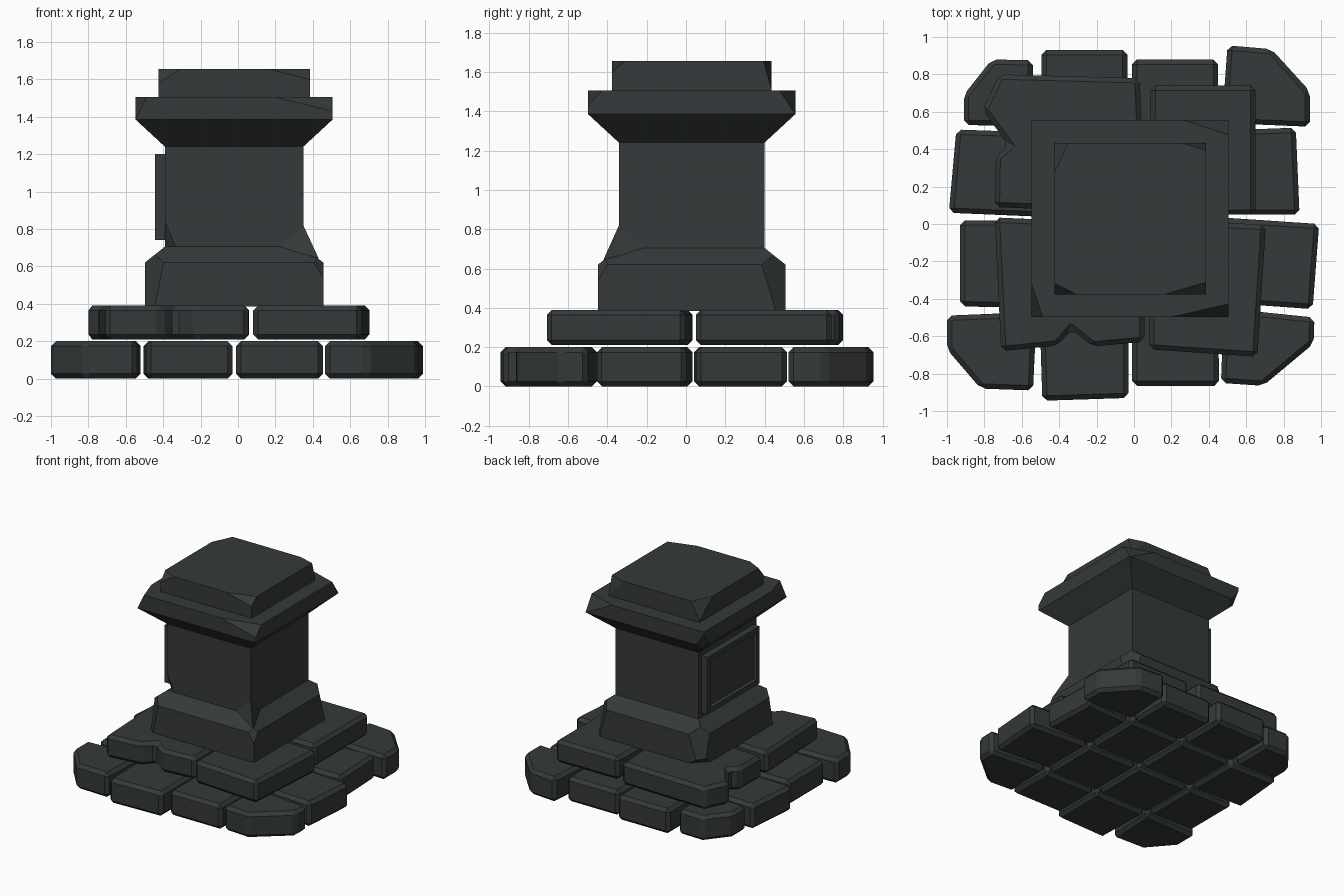
import bpy, bmesh
from mathutils import Vector

if "Cube" in bpy.data.objects:
    bpy.data.objects.remove(bpy.data.objects["Cube"])

mat = bpy.data.materials.new("dark_stone")
mat.diffuse_color = (0.035, 0.041, 0.042, 1)
mat.use_nodes = True
mat.node_tree.nodes["Principled BSDF"].inputs["Base Color"].default_value = mat.diffuse_color


def finish(bm, name):
    bmesh.ops.recalc_face_normals(bm, faces=bm.faces)
    me = bpy.data.meshes.new(name)
    bm.to_mesh(me)
    bm.free()
    me.materials.append(mat)
    ob = bpy.data.objects.new(name, me)
    bpy.context.collection.objects.link(ob)
    return ob


def stone(name, pts, z0, z1):
    """Paving stone: extruded outline with chamfered edges."""
    bm = bmesh.new()
    f = bm.faces.new([bm.verts.new((x, y, z0)) for x, y in pts])
    r = bmesh.ops.extrude_face_region(bm, geom=[f])
    top = [v for v in r["geom"] if isinstance(v, bmesh.types.BMVert)]
    bmesh.ops.translate(bm, verts=top, vec=(0, 0, z1 - z0))
    ob = finish(bm, name)
    m = ob.modifiers.new("chamfer", "BEVEL")
    m.width, m.segments, m.limit_method = 0.026, 1, 'ANGLE'
    return ob


def block(name, levels, chips=()):
    """Stacked square sections (half size, z), corners chipped by planes.
    chip: sign x, sign y, z of corner, cut lengths along x, y and z."""
    cx, cy = -0.021, 0.029
    bm = bmesh.new()
    rings = [[bm.verts.new((cx + sx * h, cy + sy * h, z))
              for sx, sy in ((-1, -1), (1, -1), (1, 1), (-1, 1))] for h, z in levels]
    bm.faces.new(rings[0])
    bm.faces.new(rings[-1])
    for a, b in zip(rings, rings[1:]):
        for i in range(4):
            bm.faces.new((a[i], a[i - 1], b[i - 1], b[i]))
    for sx, sy, h, z, lx, ly, lz in chips:
        c = Vector((cx + sx * h, cy + sy * h, z))
        p = [c - Vector((sx * lx, 0, 0)), c - Vector((0, sy * ly, 0)), c - Vector((0, 0, lz))]
        n = (p[1] - p[0]).cross(p[2] - p[0]).normalized()
        if n.dot(c - p[0]) < 0:
            n = -n
        bmesh.ops.bisect_plane(bm, geom=bm.verts[:] + bm.edges[:] + bm.faces[:],
                               plane_co=p[0], plane_no=n, clear_outer=True)
        bmesh.ops.holes_fill(bm, edges=[e for e in bm.edges if e.is_boundary], sides=0)
    return finish(bm, name)


# Lower paving course: irregular rim stones around four square inner stones
lower = [
    [(-.91, .53), (-.54, .52), (-.54, .875), (-.76, .88), (-.91, .69)],
    [(-.495, .53), (-.035, .53), (-.035, .93), (-.495, .93)],
    [(-.01, .53), (.45, .53), (.45, .88), (-.01, .88)],
    [(.47, .54), (.94, .52), (.94, .71), (.735, .935), (.50, .955)],
    [(-.99, .06), (-.52, .04), (-.52, .49), (-.95, .505)],
    [(.47, .05), (.885, .05), (.865, .515), (.47, .50)],
    [(-.93, -.44), (-.52, -.45), (-.52, .02), (-.93, .02)],
    [(.47, -.42), (.955, -.455), (.99, 0), (.47, .035)],
    [(-1, -.67), (-.82, -.88), (-.54, -.89), (-.52, -.47), (-1, -.49)],
    [(-.49, -.945), (-.03, -.93), (-.03, -.47), (-.505, -.47)],
    [(-.01, -.865), (.455, -.865), (.45, -.47), (-.01, -.47)],
    [(.465, -.85), (.69, -.865), (.96, -.64), (.965, -.50), (.48, -.45)],
]
for x0, x1 in ((-.505, -.03), (-.01, .45)):
    for y0, y1 in ((-.45, .02), (.045, .51)):
        lower.append([(x0, y0), (x1, y0), (x1, y1), (x0, y1)])
for i, pts in enumerate(lower):
    stone(f"lower_paving_{i + 1}", pts, 0, 0.2)

# Upper paving course: four large slabs, two of them notched
upper = [
    [(-.72, .80), (.03, .78), (.06, .06), (-.745, .09), (-.74, .36), (-.67, .42), (-.81, .61)],
    [(.09, .74), (.65, .74), (.65, .05), (.08, .05)],
    [(-.745, .035), (-.71, -.68), (-.41, -.65), (-.335, -.565), (-.22, -.655), (.055, -.63), (.06, .0)],
    [(.085, .03), (.705, -.005), (.66, -.71), (.08, -.67)],
]
for i, pts in enumerate(upper):
    stone(f"upper_paving_{i + 1}", pts, 0.21, 0.39)

# Pedestal base with sloped top and chipped corners
block("pedestal_base", [(.477, .385), (.477, .62), (.37, .705)],
      [(-1, -1, .477, .62, .10, .10, .5), (-1, 1, .477, .62, .12, .10, .35),
       (1, 1, .477, .62, .10, .12, .4), (1, -1, .477, .62, .05, .05, .08),
       (-1, 1, .477, .385, .12, .12, -.08)])

# Square shaft
block("pedestal_shaft", [(.37, .70), (.37, 1.245)],
      [(-1, -1, .37, .70, .06, .05, -.14)])

# Broken flare left at the front right foot of the shaft
bm = bmesh.new()
for p in ((.349, -.341, .82), (.43, -.42, .645), (.22, -.341, .70), (.349, -.21, .70), (.3, -.29, .66)):
    bm.verts.new(p)
bmesh.ops.convex_hull(bm, input=bm.verts[:])
finish(bm, "shaft_foot_flare")

# Flared cap and top block, both chipped
block("pedestal_cap", [(.37, 1.24), (.527, 1.385), (.527, 1.505)],
      [(1, -1, .527, 1.505, .31, .07, .075), (-1, -1, .527, 1.505, .06, .18, .12),
       (1, 1, .527, 1.505, .24, .08, .12), (-1, 1, .527, 1.385, .07, .07, -.1)])
block("pedestal_top", [(.405, 1.50), (.405, 1.655)],
      [(1, -1, .405, 1.655, .22, .065, .055), (-1, -1, .405, 1.655, .12, .06, .075),
       (1, 1, .405, 1.655, .13, .04, .14), (-1, 1, .405, 1.655, .075, .16, .14)])

# Framed plaque on the left face, recessed in the middle
bm = bmesh.new()
bmesh.ops.create_cube(bm, size=1)
for v in bm.verts:
    v.co = (-.415 + v.co.x * .06, .03 + v.co.y * .66, .97 + v.co.z * .46)
bm.normal_update()
face = [f for f in bm.faces if f.normal.x < -.9]
bmesh.ops.inset_region(bm, faces=face, thickness=.055, depth=0)
bmesh.ops.inset_region(bm, faces=face, thickness=.015, depth=-.02)
finish(bm, "side_plaque")
